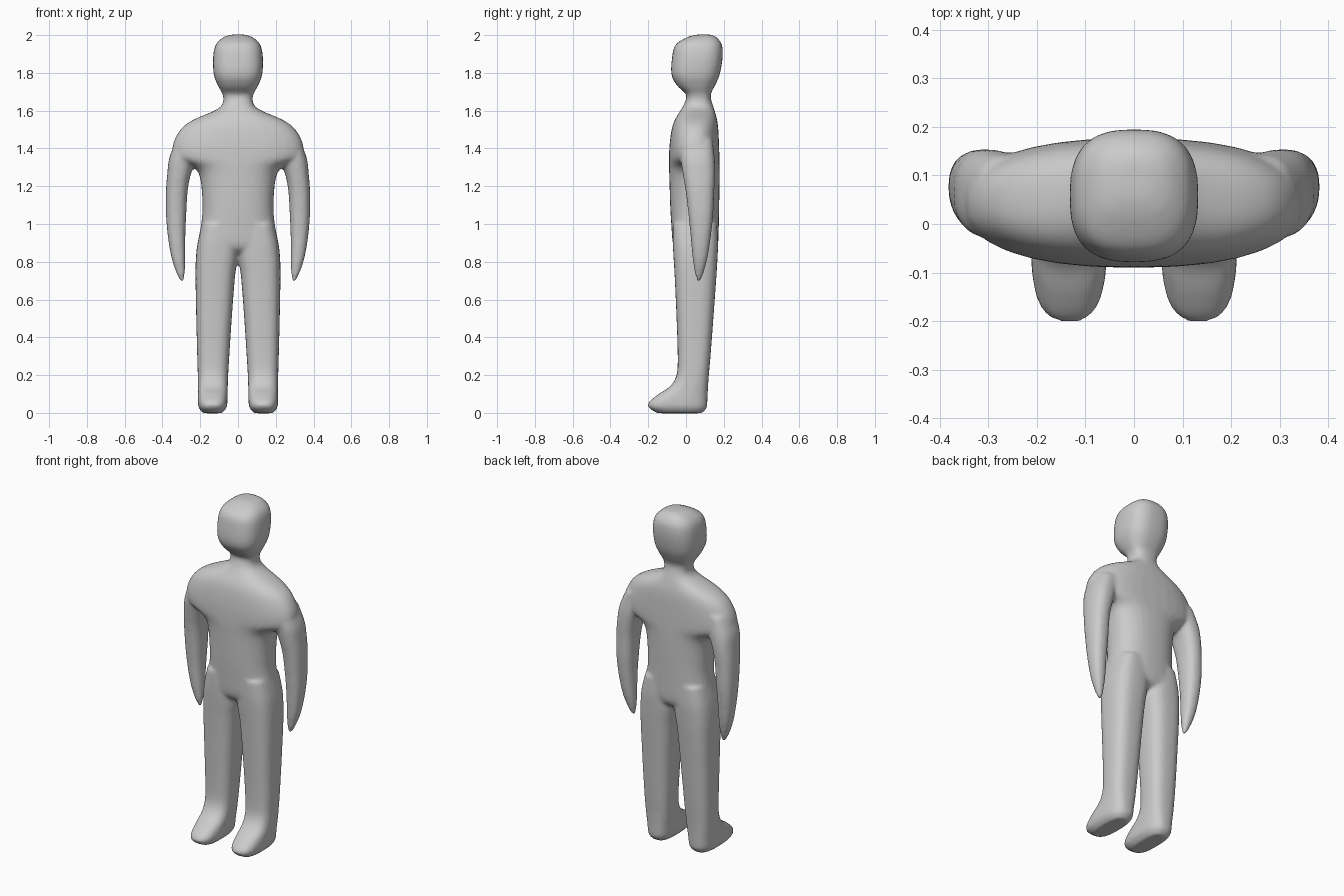
import bpy
import bmesh
import math

cube = bpy.data.objects.get("Cube")
if cube:
    bpy.data.objects.remove(cube, do_unlink=True)

SIDES = 32
STEPS = 4


def spline(rows):
    """Smooth curve through the rows, each row being one cross-section."""
    result = []
    last = len(rows) - 1
    for i in range(last):
        quad = zip(rows[max(i - 1, 0)], rows[i], rows[i + 1], rows[min(i + 2, last)])
        quad = list(quad)
        for step in range(STEPS):
            t = step / STEPS
            result.append([
                b + t / 2 * (c - a + t * (2 * a - 5 * b + 4 * c - d + t * (3 * (b - c) + d - a)))
                for a, b, c, d in quad])
    result.append(list(rows[last]))
    return result


def bulge(value, power):
    return math.copysign(abs(value) ** (2 / power), value)


def loft(bm, rows, power, side=1):
    """Closed skin over rounded-square rings given as z, x min, x max, y min, y max."""
    rings = []
    for z, x0, x1, y0, y1 in spline(rows):
        ring = []
        for k in range(SIDES):
            a = math.tau * k / SIDES
            x = (x0 + x1) / 2 + (x1 - x0) / 2 * bulge(math.cos(a), power)
            y = (y0 + y1) / 2 + (y1 - y0) / 2 * bulge(math.sin(a), power)
            ring.append(bm.verts.new((side * x, y, z)))
        rings.append(ring)
    for low, high in zip(rings, rings[1:]):
        for k in range(SIDES):
            n = (k + 1) % SIDES
            bm.faces.new((low[k], low[n], high[n], high[k]))
    bm.faces.new(rings[0])
    bm.faces.new(rings[-1])


def centred(rows):
    return [(z, -w, w, y0, y1) for z, w, y0, y1 in rows]


# Cross-sections: z, half width, front, back
head = centred([
    (2.003, .03, .06, .13), (1.99, .075, .01, .16), (1.95, .118, -.055, .19),
    (1.88, .132, -.074, .194), (1.79, .128, -.077, .178), (1.73, .105, -.045, .152),
    (1.69, .083, -.002, .132), (1.65, .076, .002, .132), (1.58, .076, .01, .13)])
torso = centred([
    (1.67, .075, .003, .13), (1.63, .085, -.012, .142), (1.6, .125, -.03, .152),
    (1.55, .24, -.06, .165), (1.5, .305, -.076, .171), (1.42, .345, -.087, .175),
    (1.35, .335, -.09, .177), (1.3, .235, -.09, .178), (1.24, .2, -.088, .178),
    (1.1, .188, -.084, .176), (1, .195, -.078, .174), (.9, .213, -.07, .17),
    (.86, .2, -.05, .15), (.83, .13, .0, .1)])

# Cross-sections: z, inner, outer, front, back
arm = [
    (1.45, .2, .325, -.035, .14), (1.35, .22, .364, -.03, .152),
    (1.27, .248, .374, -.018, .154), (1.18, .266, .381, -.003, .15),
    (1.05, .274, .381, .013, .144), (.93, .279, .371, .025, .131),
    (.82, .279, .352, .035, .114), (.74, .281, .326, .047, .093),
    (.697, .288, .304, .06, .076)]
leg = [
    (1, .01, .19, -.07, .165), (.9, .0, .214, -.07, .17),
    (.82, .001, .223, -.066, .167), (.72, .016, .225, -.06, .161),
    (.5, .033, .221, -.05, .145), (.3, .046, .216, -.044, .13),
    (.2, .052, .213, -.05, .121), (.14, .054, .212, -.085, .117),
    (.1, .055, .212, -.145, .115), (.055, .056, .212, -.198, .113),
    (.025, .062, .207, -.195, .109), (-.002, .085, .185, -.15, .085)]

bm = bmesh.new()
loft(bm, head, 2.7)
loft(bm, torso, 2.4)
for side in (1, -1):
    loft(bm, arm, 2.4, side)
    loft(bm, leg, 2.8, side)
bmesh.ops.recalc_face_normals(bm, faces=bm.faces)
mesh = bpy.data.meshes.new("figure")
bm.to_mesh(mesh)
bm.free()

figure = bpy.data.objects.new("figure", mesh)
bpy.context.collection.objects.link(figure)

# Single grey colour
grey = bpy.data.materials.new("plain_grey")
grey.use_nodes = True
colour = (.6, .6, .6, 1)
grey.diffuse_color = colour
grey.node_tree.nodes["Principled BSDF"].inputs["Base Color"].default_value = colour
mesh.materials.append(grey)

# Fuse limbs, torso and head into one skin and soften the joins
fuse = figure.modifiers.new("fuse", "REMESH")
fuse.mode = "VOXEL"
fuse.voxel_size = .01
fuse.use_smooth_shade = True
soften = figure.modifiers.new("soften", "SMOOTH")
soften.factor = .5
soften.iterations = 8
